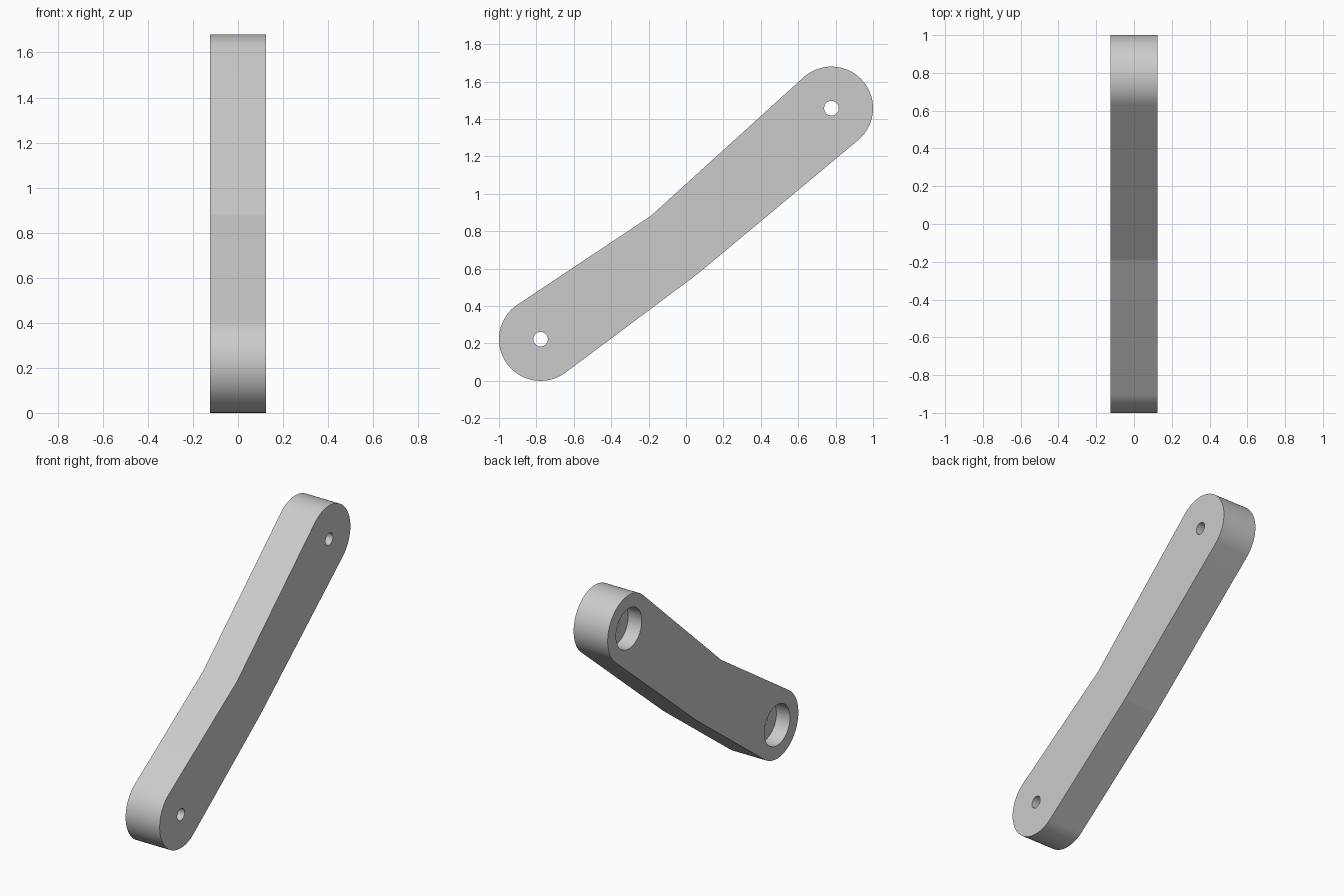
import bpy
import bmesh
from math import atan2, cos, sin, hypot, asin, pi, radians
from mathutils import Matrix

cube = bpy.data.objects.get("Cube")
if cube:
    bpy.data.objects.remove(cube, do_unlink=True)

HALF_WIDTH = 0.125
END_RADIUS = 0.2225
LOWER_END = (-0.7775, 0.2225)
UPPER_END = (0.7775, 1.4575)
TOP_BEND = (-0.19, 0.88)
BOTTOM_BEND = (0.06, 0.57)
ARC_STEPS = 48

grey = bpy.data.materials.new("grey metal")
grey.use_nodes = True
colour = (0.6, 0.6, 0.6, 1)
grey.diffuse_color = colour
grey.node_tree.nodes["Principled BSDF"].inputs["Base Color"].default_value = colour


def tangent_angle(centre, point, side):
    """Angle on the end circle where the line from a bend touches it."""
    dy, dz = point[0] - centre[0], point[1] - centre[1]
    return atan2(dz, dy) + side * (pi / 2 - asin(END_RADIUS / hypot(dy, dz)))


def end_arc(centre, start, stop):
    """Counter-clockwise rounded end between two tangent points."""
    sweep = (stop - start) % (2 * pi)
    angles = [start + sweep * i / ARC_STEPS for i in range(ARC_STEPS + 1)]
    return [(centre[0] + END_RADIUS * cos(a), centre[1] + END_RADIUS * sin(a))
            for a in angles]


def add_object(name, bm):
    bmesh.ops.recalc_face_normals(bm, faces=bm.faces)
    mesh = bpy.data.meshes.new(name)
    bm.to_mesh(mesh)
    bm.free()
    mesh.materials.append(grey)
    obj = bpy.data.objects.new(name, mesh)
    bpy.context.collection.objects.link(obj)
    return obj


def add_cutter(name, centre, radius, x_min, x_max):
    """Cylinder along x used to drill the arm."""
    bm = bmesh.new()
    place = (Matrix.Translation(((x_min + x_max) / 2, *centre))
             @ Matrix.Rotation(pi / 2, 4, "Y"))
    bmesh.ops.create_cone(bm, cap_ends=True, segments=64, radius1=radius,
                          radius2=radius, depth=x_max - x_min, matrix=place)
    obj = add_object(name, bm)
    obj.hide_render = True
    return obj


# Bent arm with rounded ends, extruded across its width
outline = [BOTTOM_BEND]
outline += end_arc(UPPER_END, tangent_angle(UPPER_END, BOTTOM_BEND, 1),
                   tangent_angle(UPPER_END, TOP_BEND, -1))
outline.append(TOP_BEND)
outline += end_arc(LOWER_END, tangent_angle(LOWER_END, TOP_BEND, 1),
                   tangent_angle(LOWER_END, BOTTOM_BEND, -1))
bm = bmesh.new()
side = bm.faces.new([bm.verts.new((-HALF_WIDTH, y, z)) for y, z in outline])
extruded = bmesh.ops.extrude_face_region(bm, geom=[side], use_keep_orig=True)
moved = [v for v in extruded["geom"] if isinstance(v, bmesh.types.BMVert)]
bmesh.ops.translate(bm, verts=moved, vec=(2 * HALF_WIDTH, 0, 0))
arm = add_object("bent_arm", bm)

# Small through holes, with wide counterbores on the -x side
cutters = []
for label, centre in (("lower", LOWER_END), ("upper", UPPER_END)):
    cutters.append(add_cutter(label + "_hole_cutter", centre, 0.039, -0.3, 0.3))
    cutters.append(add_cutter(label + "_counterbore_cutter", centre, 0.135, -0.3, -0.025))

bpy.context.view_layer.objects.active = arm
arm.select_set(True)
for cutter in cutters:
    cut = arm.modifiers.new(cutter.name, "BOOLEAN")
    cut.operation = "DIFFERENCE"
    cut.solver = "EXACT"
    cut.object = cutter
    bpy.ops.object.modifier_apply(modifier=cut.name)
    bpy.data.objects.remove(cutter, do_unlink=True)

bpy.ops.object.shade_smooth_by_angle(angle=radians(20))
# Bends stay crisp: both meet at shallow angles
for edge in arm.data.edges:
    a, b = (arm.data.vertices[i].co for i in edge.vertices)
    for bend in (TOP_BEND, BOTTOM_BEND):
        if all(hypot(p.y - bend[0], p.z - bend[1]) < 0.001 for p in (a, b)):
            edge.use_edge_sharp = True
